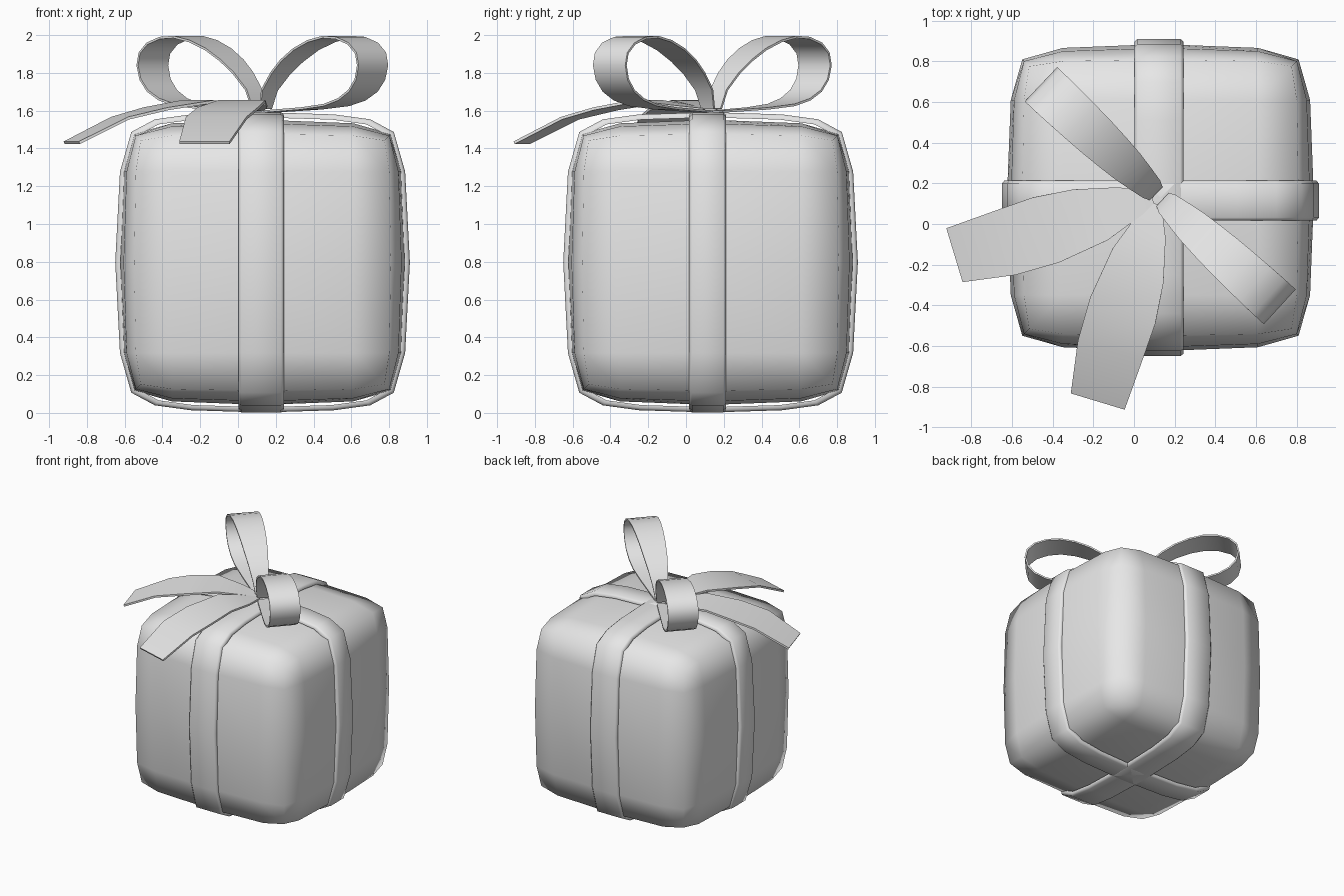
import bpy, bmesh, math
from mathutils import Vector

if "Cube" in bpy.data.objects:
    bpy.data.objects.remove(bpy.data.objects["Cube"])

grey = bpy.data.materials.new("plain grey")
grey.use_nodes = True
grey.diffuse_color = (0.8, 0.8, 0.8, 1)
grey.node_tree.nodes["Principled BSDF"].inputs["Base Color"].default_value = (0.8, 0.8, 0.8, 1)

CENTRE = Vector((0.13, 0.13, 0.797))


def finish(name, bm, angle, thickness=0):
    """Turn a bmesh into a shaded object, optionally thickened."""
    bmesh.ops.recalc_face_normals(bm, faces=bm.faces)
    mesh = bpy.data.meshes.new(name)
    bm.to_mesh(mesh)
    bm.free()
    mesh.materials.append(grey)
    obj = bpy.data.objects.new(name, mesh)
    bpy.context.collection.objects.link(obj)
    bpy.ops.object.select_all(action='DESELECT')
    obj.select_set(True)
    bpy.context.view_layer.objects.active = obj
    if thickness:
        mod = obj.modifiers.new("thickness", 'SOLIDIFY')
        mod.thickness = thickness
        mod.offset = 0
        bpy.ops.object.modifier_apply(modifier=mod.name)
    bpy.ops.object.shade_smooth_by_angle(angle=math.radians(angle))
    return obj


def bridge_rows(bm, rows, closed=False):
    """Skin rows of points with quads; closed joins both directions."""
    grid = [[bm.verts.new(p) for p in row] for row in rows]
    n, m = len(grid), len(grid[0])
    for i in range(n if closed else n - 1):
        for j in range(m if closed else m - 1):
            k, l = (i + 1) % n, (j + 1) % m
            bm.faces.new((grid[i][j], grid[k][j], grid[k][l], grid[i][l]))


# Box: subdivided cube with bulging sides and softened edges
bm = bmesh.new()
bmesh.ops.create_cube(bm, size=2)
bmesh.ops.subdivide_edges(bm, edges=bm.edges[:], cuts=3, use_grid_fill=True)


def bulge(a, b, c):
    if abs(a) < 0.9:
        return a * 0.96
    b, c = b * b, c * c
    return a * 0.755 * (1 - 0.1 * b - 0.1 * c + 0.055 * b * c)


for v in bm.verts:
    x, y, z = v.co
    v.co = CENTRE + Vector((bulge(x, y, z), bulge(y, z, x), bulge(z, x, y)))
finish("gift_box", bm, 80)

# Wrapping ribbons: one closed band around each vertical plane
QUARTER = [(0.78, 0), (0.755, 0.48), (0.695, 0.69), (0.57, 0.757), (0.38, 0.783), (0, 0.795)]
right_half = [(r, -z) for r, z in QUARTER[:0:-1]] + QUARTER
PROFILE = right_half + [(-r, z) for r, z in right_half[-2:0:-1]]


def band(name, along_x, middle, half):
    section = [(-half, 0.965), (-half, 0.985), (-half + 0.015, 1),
               (half - 0.015, 1), (half, 0.985), (half, 0.965)]
    rows = []
    for r, z in PROFILE:
        row = []
        for w, s in section:
            if along_x:
                row.append((CENTRE.x + r * s, middle + w, CENTRE.z + z * s))
            else:
                row.append((middle + w, CENTRE.y + r * s, CENTRE.z + z * s))
        rows.append(row)
    bm = bmesh.new()
    bridge_rows(bm, rows, closed=True)
    finish(name, bm, 55)


band("ribbon_side_to_side", True, 0.115, 0.098)
band("ribbon_front_to_back", False, 0.123, 0.12)

# Bow loops: distance from the knot, height, half width
LOOP = [(0.02, 1.61, 0.045), (0.05, 1.71, 0.06), (0.13, 1.8, 0.075), (0.21, 1.865, 0.088),
        (0.31, 1.925, 0.098), (0.42, 1.968, 0.106), (0.53, 1.99, 0.111), (0.63, 1.985, 0.114),
        (0.72, 1.955, 0.116), (0.775, 1.905, 0.116), (0.79, 1.84, 0.116), (0.77, 1.765, 0.114),
        (0.72, 1.705, 0.112), (0.64, 1.66, 0.108), (0.53, 1.63, 0.1), (0.35, 1.612, 0.08),
        (0.03, 1.595, 0.045)]


def bow_loop(name, start, direction):
    out = Vector(direction).normalized()
    side = Vector((-out.y, out.x, 0))
    bm = bmesh.new()
    rows = []
    for s, z, w in LOOP:
        p = Vector((start[0], start[1], z)) + out * s
        rows.append((p - side * w, p + side * w))
    bridge_rows(bm, rows)
    finish(name, bm, 50, 0.012)


bow_loop("bow_loop_back", (0.12, 0.14), (-0.57, 0.54, 0))
bow_loop("bow_loop_front", (0.13, 0.13), (0.59, -0.54, 0))

# Ribbon tails: outer edge, inner edge and height along the strip
OUTER = [(0.08, 0.16), (-0.08, 0.18), (-0.3, 0.17), (-0.5, 0.13), (-0.67, 0.07), (-0.92, -0.02)]
INNER = [(0.1, 0.09), (0.02, 0.03), (-0.13, -0.08), (-0.37, -0.19), (-0.58, -0.25), (-0.84, -0.285)]
HEIGHT = [1.605, 1.622, 1.648, 1.61, 1.56, 1.43]


def tail(name, mirrored):
    rows = []
    for a, b, z in zip(OUTER, INNER, HEIGHT):
        if mirrored:
            rows.append([(y - 0.025, x + 0.01, z) for x, y in (a, b)])
        else:
            rows.append([(x, y, z) for x, y in (a, b)])
    bm = bmesh.new()
    bridge_rows(bm, rows)
    finish(name, bm, 40, 0.015)


tail("tail_right", False)
tail("tail_front", True)
